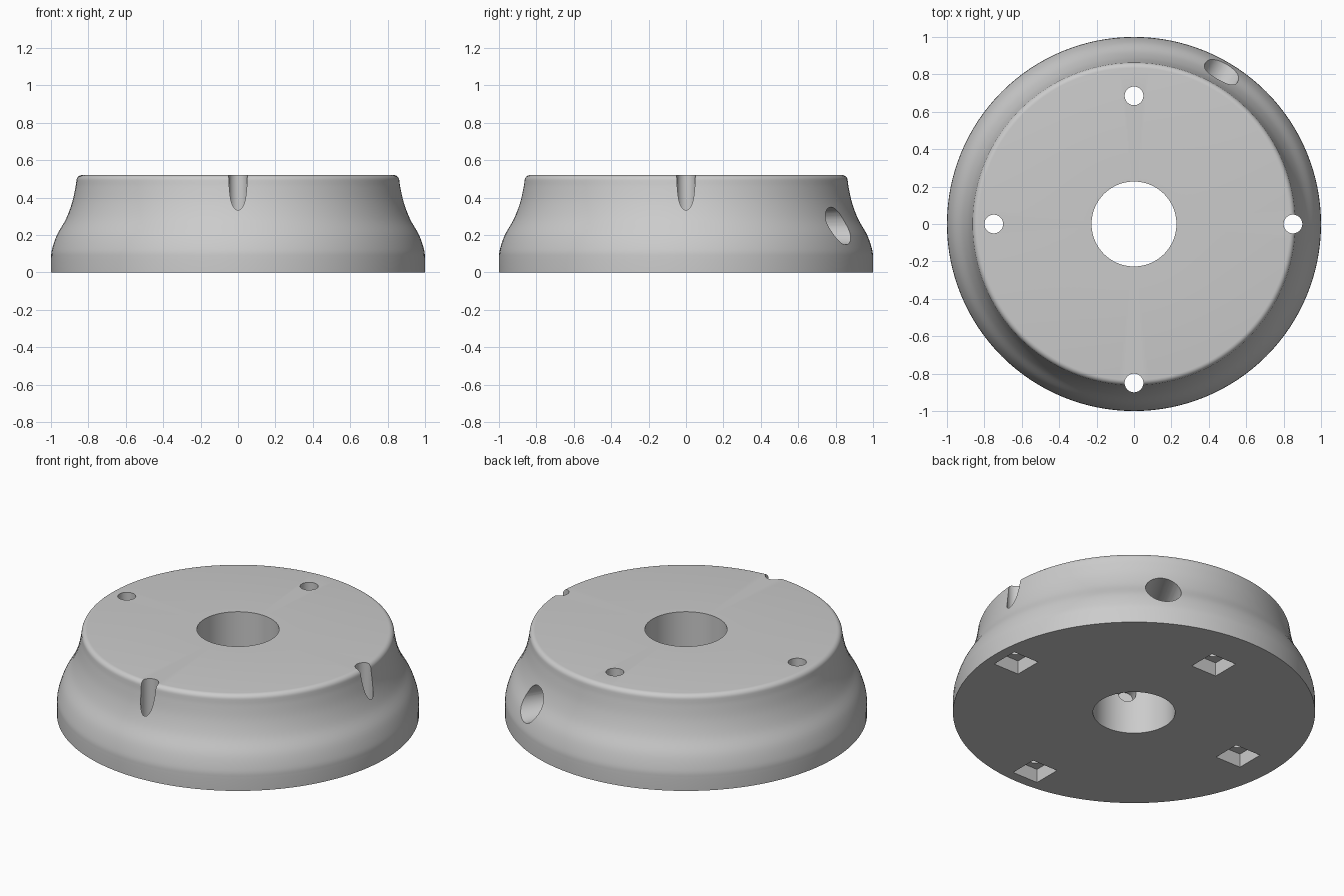
import bpy
import bmesh
from math import cos, sin, pi, radians
from mathutils import Matrix, Vector

cube = bpy.data.objects.get("Cube")
if cube:
    bpy.data.objects.remove(cube, do_unlink=True)

HEIGHT = 0.52
BORE = 0.227

grey = bpy.data.materials.new("light grey")
grey.use_nodes = True
grey.diffuse_color = (0.6, 0.6, 0.6, 1)
grey.node_tree.nodes["Principled BSDF"].inputs["Base Color"].default_value = (0.6, 0.6, 0.6, 1)


def make_object(name, bm):
    bmesh.ops.recalc_face_normals(bm, faces=bm.faces)
    mesh = bpy.data.meshes.new(name)
    bm.to_mesh(mesh)
    bm.free()
    obj = bpy.data.objects.new(name, mesh)
    mesh.materials.append(grey)
    bpy.context.collection.objects.link(obj)
    return obj


def smooth_curve(points, steps=5):
    """Catmull-Rom curve through the points."""
    pts = [Vector(p) for p in points]
    pts = [2 * pts[0] - pts[1]] + pts + [2 * pts[-1] - pts[-2]]
    out = []
    for a, b, c, d in zip(pts, pts[1:], pts[2:], pts[3:]):
        for i in range(steps):
            t = i / steps
            out.append(0.5 * (2 * b + (c - a) * t + (2 * a - 5 * b + 4 * c - d) * t**2
                              + (3 * b - a - 3 * c + d) * t**3))
    return out + [pts[-2]]


def cone(r1, r2, depth, matrix):
    bm = bmesh.new()
    bmesh.ops.create_cone(bm, cap_ends=True, segments=48, radius1=r1, radius2=r2,
                          depth=depth, matrix=matrix)
    return bm


def cut(target, bm):
    """Subtract a temporary solid from the target."""
    cutter = make_object("cutter", bm)
    cutter.hide_render = True
    mod = target.modifiers.new("cut", "BOOLEAN")
    mod.operation = "DIFFERENCE"
    mod.solver = "EXACT"
    mod.object = cutter
    bpy.ops.object.modifier_apply(modifier=mod.name)
    bpy.data.objects.remove(cutter, do_unlink=True)


# Round base: flared wall, filleted top rim and central bore
wall = smooth_curve([(1, 0.07), (0.995, 0.12), (0.968, 0.2), (0.92, 0.285),
                     (0.888, 0.37), (0.87, 0.45), (0.864, 0.49)])
fillet = [Vector((0.834 + 0.03 * cos(a), HEIGHT - 0.03 + 0.03 * sin(a)))
          for a in (pi / 2 * i / 6 for i in range(1, 7))]
profile = [Vector((BORE, 0)), Vector((1, 0))] + wall + fillet + [Vector((BORE, HEIGHT))]

bm = bmesh.new()
verts = [bm.verts.new((p.x, 0, p.y)) for p in profile]
edges = [bm.edges.new((v, verts[i - 1])) for i, v in enumerate(verts)]
bmesh.ops.spin(bm, geom=verts + edges, cent=(0, 0, 0), axis=(0, 0, 1),
               angle=2 * pi, steps=128, use_merge=True)
bmesh.ops.remove_doubles(bm, verts=bm.verts, dist=1e-5)
base = make_object("round_base", bm)
bpy.context.view_layer.objects.active = base
base.select_set(True)

# Four screw holes, each with a square nut pocket underneath
for x, y in [(0, 0.685), (-0.75, 0), (0.85, 0), (0, -0.85)]:
    cut(base, cone(0.05, 0.05, 0.6, Matrix.Translation((x, y, 0.34))))
    pocket = bmesh.new()
    bmesh.ops.create_cube(pocket, size=1, matrix=Matrix.Translation((x, y, 0))
                          @ Matrix.Diagonal((0.172, 0.172, 0.166, 1)))
    cut(base, pocket)

# Tapered cable channel from the back wall into the bore
direction = Vector((cos(radians(60)), sin(radians(60)), 0))
turn = direction.to_track_quat("Z", "Y").to_matrix().to_4x4()
cut(base, cone(0.047, 0.107, 1.4, Matrix.Translation(direction * 0.4 + Vector((0, 0, 0.25))) @ turn))

bpy.ops.object.shade_smooth_by_angle(angle=radians(25))
